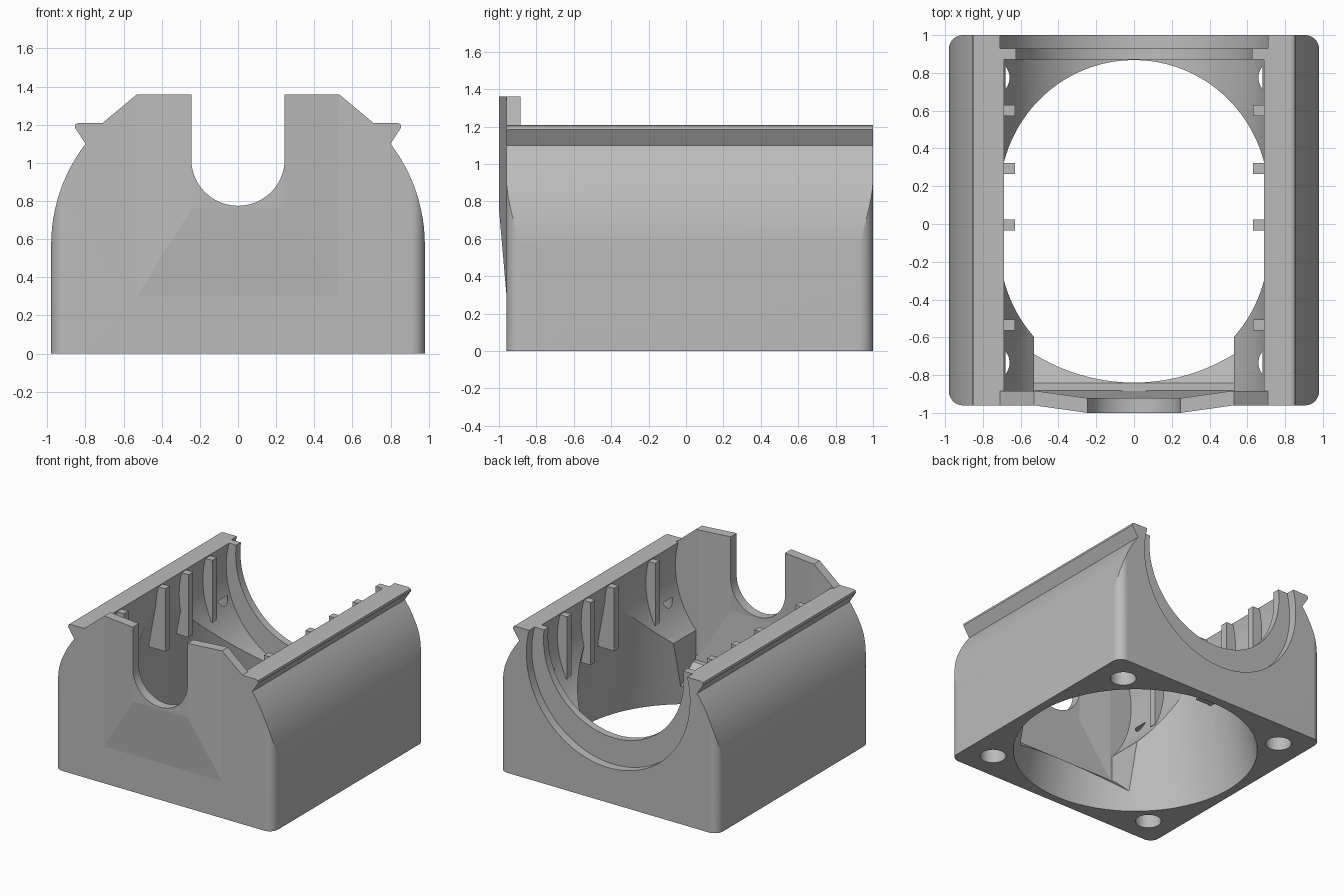
import bpy, bmesh, math
from mathutils import Vector, Matrix

cube = bpy.data.objects.get("Cube")
if cube:
    bpy.data.objects.remove(cube, do_unlink=True)

grey = bpy.data.materials.new("plain_grey")
grey.use_nodes = True
grey.diffuse_color = (0.5, 0.5, 0.5, 1)
grey.node_tree.nodes["Principled BSDF"].inputs["Base Color"].default_value = (0.5, 0.5, 0.5, 1)


def finish(name, bm):
    bmesh.ops.recalc_face_normals(bm, faces=bm.faces)
    mesh = bpy.data.meshes.new(name)
    bm.to_mesh(mesh)
    bm.free()
    mesh.materials.append(grey)
    obj = bpy.data.objects.new(name, mesh)
    bpy.context.collection.objects.link(obj)
    return obj


def prism(name, points, axis, lo, hi):
    """Extrude a 2D outline along x (outline yz), y (outline xz) or z (outline xy)."""
    bm = bmesh.new()
    place = {"x": lambda a, b: (lo, a, b), "y": lambda a, b: (a, lo, b), "z": lambda a, b: (a, b, lo)}[axis]
    face = bm.faces.new([bm.verts.new(place(a, b)) for a, b in points])
    geom = bmesh.ops.extrude_face_region(bm, geom=[face])["geom"]
    step = Vector([(hi - lo) * (axis == k) for k in "xyz"])
    bmesh.ops.translate(bm, vec=step, verts=[g for g in geom if isinstance(g, bmesh.types.BMVert)])
    return finish(name, bm)


def box(name, x0, x1, y0, y1, z0, z1):
    return prism(name, [(x0, y0), (x1, y0), (x1, y1), (x0, y1)], "z", z0, z1)


def hull(name, points):
    bm = bmesh.new()
    for p in points:
        bm.verts.new(p)
    bmesh.ops.convex_hull(bm, input=bm.verts)
    return finish(name, bm)


def cone(name, r0, r1, depth, matrix, segments=96):
    bm = bmesh.new()
    bmesh.ops.create_cone(bm, cap_ends=True, segments=segments, radius1=r0, radius2=r1,
                          depth=depth, matrix=matrix)
    return finish(name, bm)


def bore(name, r, y0, y1, z):
    turn = Matrix.Translation((0, (y0 + y1) / 2, z)) @ Matrix.Rotation(math.pi / 2, 4, "X")
    return cone(name, r, r, y1 - y0, turn)


def post(name, r0, r1, x, y, z0, z1, segments=96):
    return cone(name, r0, r1, z1 - z0, Matrix.Translation((x, y, (z0 + z1) / 2)), segments)


def combine(target, other, operation):
    mod = target.modifiers.new(other.name, "BOOLEAN")
    mod.operation, mod.solver, mod.object = operation, "EXACT", other
    bpy.context.view_layer.update()
    result = bpy.data.meshes.new_from_object(target.evaluated_get(bpy.context.evaluated_depsgraph_get()))
    target.modifiers.clear()
    target.data = result
    bpy.data.objects.remove(other, do_unlink=True)


# Body outline: straight sides, curved shoulders and flared rails
R, START = 0.87, 0.57
sweep = math.asin(0.53 / R)
side = [(0.98, 0)]
side += [(0.98 - R + R * math.cos(sweep * i / 12), START + R * math.sin(sweep * i / 12)) for i in range(13)]
side += [(0.855, 1.185), (0.852, 1.203), (0.835, 1.21)]
body = prism("housing", side + [(-x, z) for x, z in reversed(side)], "y", -0.96, 1)

# Rounded vertical corners
r = 0.075
corners = [(0.98 - r, 1 - r, 0), (r - 0.98, 1 - r, 90), (r - 0.98, r - 0.96, 180), (0.98 - r, r - 0.96, 270)]
plan = []
for cx, cy, a0 in corners:
    for i in range(25):
        a = math.radians(a0 + 90 * i / 24)
        plan.append((cx + r * math.cos(a), cy + r * math.sin(a)))
combine(body, prism("corner_rounding", plan, "z", -0.1, 1.5), "INTERSECT")


# Front wall with its shallow bulge
def bulge(name, shift, back, top):
    pts = [(s * 0.53, y + shift, z) for s in (1, -1) for y in (back, -0.96) for z in (0.3, top)]
    pts += [(s * 0.245, -1 + shift, z) for s in (1, -1) for z in (0.76, top)]
    return hull(name, pts)


wall = [(0.71, 0.9), (0.71, 1.21), (0.53, 1.36), (-0.53, 1.36), (-0.71, 1.21), (-0.71, 0.9)]
combine(body, prism("front_wall", wall, "y", -0.96, -0.885), "UNION")
combine(body, bulge("front_bulge", 0, -0.9, 1.36), "UNION")

# Hollow interior: long barrel, rear lip, rear recess, tapered floor opening
AXIS = 1.02
pocket = [(-0.885, 0.34), (-0.5, -0.02), (-0.5, 1.5), (-0.885, 1.5)]
cutters = [
    bore("barrel", 0.715, -0.885, 0.87, AXIS),
    bore("rear_lip", 0.63, 0.8, 1.1, 1.13),
    bore("rear_recess", 0.735, 0.93, 1.1, AXIS),
    post("floor_opening", 0.928, 0.71, 0, 0.015, -0.1, 1.08),
    prism("front_pocket", pocket, "x", -0.53, 0.53),
    bulge("bulge_hollow", 0.078, -0.75, 1.5),
    bore("slot_round", 0.245, -1.2, -0.7, AXIS),
    box("slot", -0.245, 0.245, -1.2, -0.7, AXIS, 1.6),
]
# Screw holes in the underside
for sx in (1, -1):
    for sy in (1, -1):
        cutters.append(post("screw_hole", 0.096, 0.096, sx * 0.755, 0.02 + sy * 0.755, -0.1, 0.8, 48))
for cutter in cutters:
    combine(body, cutter, "DIFFERENCE")

# Small ribs along both inner walls
for y in (0.6, 0.295, -0.005, -0.535):
    for s in (1, -1):
        x0, x1 = sorted((s * 0.63, s * 0.775))
        combine(body, box("rib", x0, x1, y - 0.029, y + 0.029, 0.69, 1.2), "UNION")

bpy.ops.object.select_all(action="DESELECT")
body.select_set(True)
bpy.context.view_layer.objects.active = body
bpy.ops.object.shade_smooth_by_angle(angle=math.radians(4.8))
